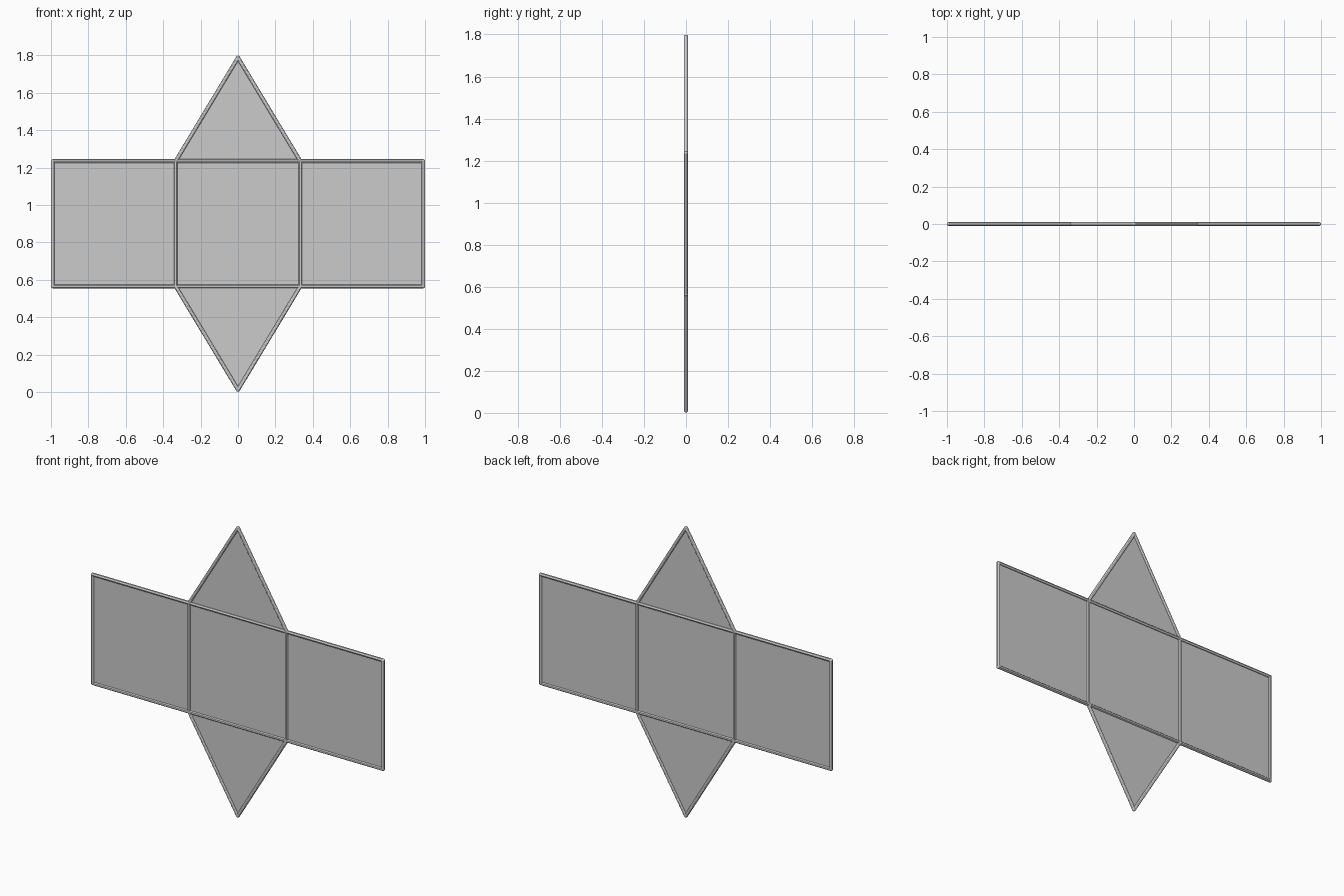
import bpy, bmesh
from mathutils import Vector, Matrix

if "Cube" in bpy.data.objects:
    bpy.data.objects.remove(bpy.data.objects["Cube"])

R = 0.0105           # rod radius
H = 0.333            # half width of a square panel
S = 0.99             # outer edge of side squares
ZC = 0.9             # middle height
HZ = 0.335           # half height of a square panel
A = 0.888            # apex distance from the middle


def P(x, z):
    return Vector((x, 0, ZC + z))


def finish(name, bm, smooth=False):
    me = bpy.data.meshes.new(name)
    bm.to_mesh(me)
    bm.free()
    ob = bpy.data.objects.new(name, me)
    bpy.context.collection.objects.link(ob)
    if smooth:
        bpy.ops.object.select_all(action='DESELECT')
        ob.select_set(True)
        bpy.context.view_layer.objects.active = ob
        bpy.ops.object.shade_smooth_by_angle()


def panel(name, pts):
    # thin sheet, centred between the rods
    bm = bmesh.new()
    t = Vector((0, 0.002, 0))
    f = [bm.verts.new(p - t) for p in pts]
    b = [bm.verts.new(p + t) for p in pts]
    bm.faces.new(f)
    bm.faces.new(b[::-1])
    n = len(pts)
    for i in range(n):
        j = (i + 1) % n
        bm.faces.new((f[j], f[i], b[i], b[j]))
    bmesh.ops.recalc_face_normals(bm, faces=bm.faces)
    finish(name, bm)


def rod(name, a, b):
    bm = bmesh.new()
    d = b - a
    m = Matrix.Translation((a + b) / 2) @ d.to_track_quat('Z', 'Y').to_matrix().to_4x4()
    bmesh.ops.create_cone(bm, cap_ends=True, segments=12, radius1=R, radius2=R,
                          depth=d.length, matrix=m)
    finish(name, bm, True)


def joint(name, p):
    bm = bmesh.new()
    bmesh.ops.create_uvsphere(bm, u_segments=12, v_segments=8, radius=R,
                              matrix=Matrix.Translation(p))
    finish(name, bm, True)


# corners of the unfolded prism
xs = [-S, -H, H, S]
low = [P(x, -HZ) for x in xs]
high = [P(x, HZ) for x in xs]
tips = {"lower": P(0, -A), "upper": P(0, A)}
rows = {"lower": low, "upper": high}

# square panels and upright rods
for i, side in enumerate(("left", "middle", "right")):
    panel(side + "_square_panel", [low[i], low[i + 1], high[i + 1], high[i]])
    for key, row in rows.items():
        rod(f"{key}_{side}_rod", row[i], row[i + 1])
for i in range(4):
    rod(f"upright_rod_{i + 1}", low[i], high[i])

# triangular flaps and corner joints
for key, row in rows.items():
    tip = tips[key]
    panel(key + "_triangle_panel", [row[1], row[2], tip])
    for i, side in ((1, "left"), (2, "right")):
        rod(f"{key}_{side}_slanted_rod", row[i], tip)
    for i, p in enumerate(row + [tip]):
        joint(f"{key}_corner_joint_{i + 1}", p)
